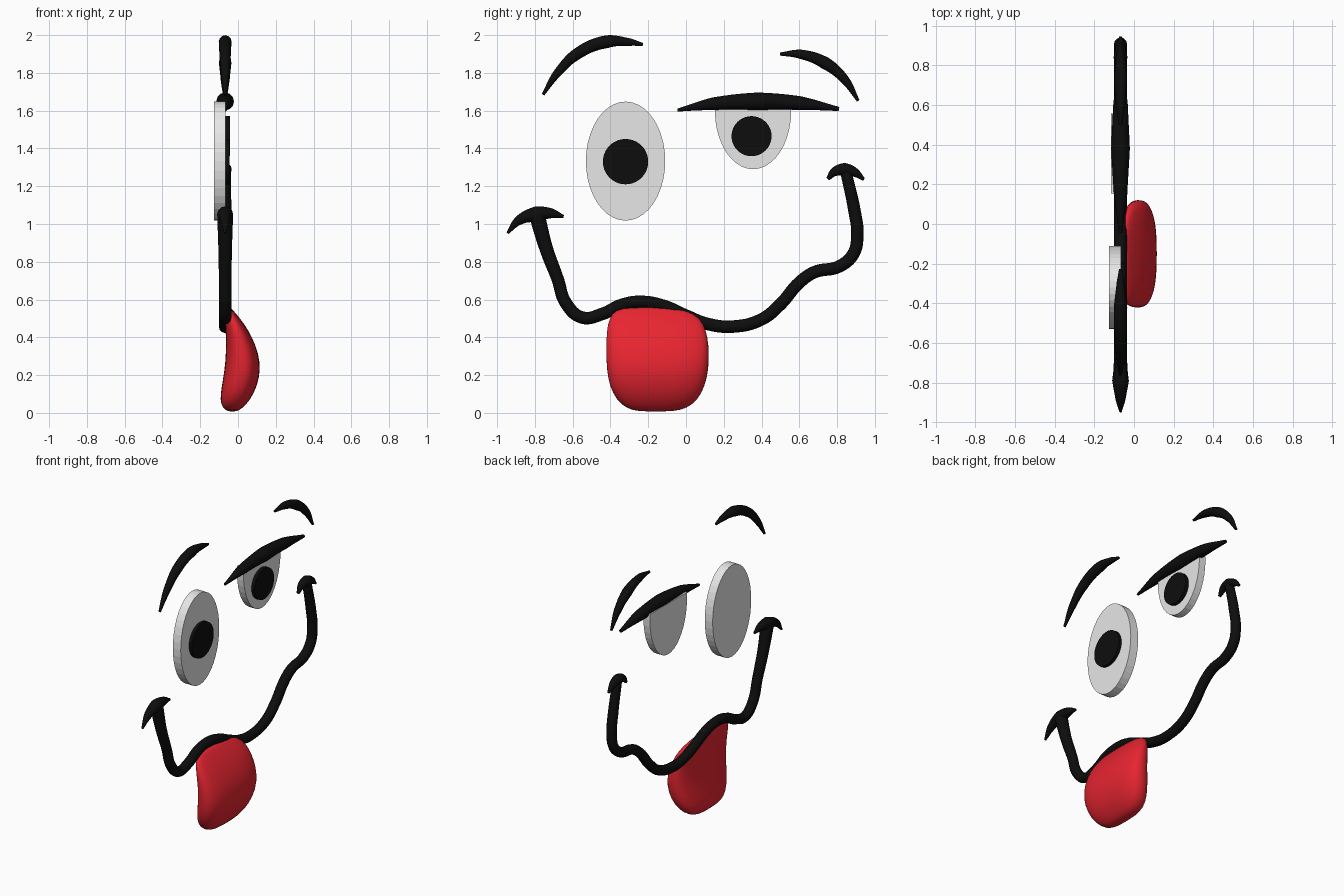
import bpy
import bmesh
import math
from mathutils import Matrix, Vector

cube = bpy.data.objects.get("Cube")
if cube:
    bpy.data.objects.remove(cube, do_unlink=True)

PLANE_X = -0.068  # the face lies in the YZ plane and looks along +X


def material(name, rgb):
    m = bpy.data.materials.new(name)
    m.use_nodes = True
    m.diffuse_color = (*rgb, 1)
    bsdf = next(n for n in m.node_tree.nodes if n.type == "BSDF_PRINCIPLED")
    bsdf.inputs["Base Color"].default_value = (*rgb, 1)
    return m


BLACK = material("black", (0.004, 0.004, 0.004))
WHITE = material("eye_white", (0.8, 0.8, 0.8))
RED = material("tongue_red", (0.8, 0.018, 0.03))


def link_mesh(name, bm, mat):
    mesh = bpy.data.meshes.new(name)
    bm.to_mesh(mesh)
    bm.free()
    mesh.materials.append(mat)
    ob = bpy.data.objects.new(name, mesh)
    bpy.context.collection.objects.link(ob)
    return ob


def activate(ob):
    bpy.ops.object.select_all(action="DESELECT")
    ob.select_set(True)
    bpy.context.view_layer.objects.active = ob


def stroke(name, points):
    """Round tapered tube through (y, z, radius) points."""
    cu = bpy.data.curves.new(name, "CURVE")
    cu.dimensions = "3D"
    cu.bevel_depth = 1
    cu.bevel_resolution = 4
    cu.resolution_u = 8
    cu.use_fill_caps = True
    sp = cu.splines.new("BEZIER")
    sp.bezier_points.add(len(points) - 1)
    for bp, (y, z, r) in zip(sp.bezier_points, points):
        bp.co = (PLANE_X, y, z)
        bp.radius = r
        bp.handle_left_type = bp.handle_right_type = "AUTO"
    cu.materials.append(BLACK)
    ob = bpy.data.objects.new(name, cu)
    bpy.context.collection.objects.link(ob)
    activate(ob)
    bpy.ops.object.convert(target="MESH")
    bpy.ops.object.shade_smooth_by_angle(angle=math.radians(50))


def disc(name, y, z, ry, rz, x0, x1, mat, cut_z=None):
    """Upright elliptical disc, optionally cut flat at the top."""
    bm = bmesh.new()
    place = (Matrix.Translation(((x0 + x1) / 2, y, z))
             @ Matrix.Rotation(math.pi / 2, 4, "Y")
             @ Matrix.Diagonal((rz, ry, x1 - x0, 1)))
    bmesh.ops.create_cone(bm, cap_ends=True, segments=40, radius1=1,
                          radius2=1, depth=1, matrix=place)
    if cut_z:
        cut = bmesh.ops.bisect_plane(
            bm, geom=bm.verts[:] + bm.edges[:] + bm.faces[:],
            plane_co=Vector((0, 0, cut_z)), plane_no=Vector((0, 0, 1)),
            clear_outer=True)
        bmesh.ops.holes_fill(bm, edges=[e for e in bm.edges if e.is_boundary])
    bmesh.ops.recalc_face_normals(bm, faces=bm.faces[:])
    link_mesh(name, bm, mat)


# Eyes: one wide open, one half closed
disc("open_eye", -0.32, 1.333, 0.21, 0.315, -0.126, -0.066, WHITE)
disc("half_closed_eye", 0.355, 1.6, 0.202, 0.31, -0.115, -0.066, WHITE, 1.64)
disc("open_eye_pupil", -0.32, 1.33, 0.12, 0.12, -0.075, -0.045, BLACK)
disc("half_closed_eye_pupil", 0.347, 1.465, 0.106, 0.106, -0.075, -0.042, BLACK)

# Eyelid and brows
stroke("eyelid", [(-0.045, 1.603, 0.008), (0.15, 1.637, 0.034),
                  (0.38, 1.649, 0.047), (0.6, 1.64, 0.037),
                  (0.81, 1.609, 0.011)])
stroke("right_brow", [(-0.757, 1.685, 0.008), (-0.68, 1.80, 0.022),
                      (-0.57, 1.905, 0.031), (-0.42, 1.965, 0.034),
                      (-0.3, 1.963, 0.02), (-0.228, 1.95, 0.008)])
stroke("left_brow", [(0.497, 1.9, 0.008), (0.61, 1.898, 0.025),
                     (0.74, 1.85, 0.033), (0.84, 1.765, 0.024),
                     (0.912, 1.652, 0.008)])

# Mouth line and its two cheek ticks
R = 0.033
mouth = [(-0.79, 1.05, 0.042), (-0.74, 0.87, 0.036), (-0.68, 0.71, R),
         (-0.635, 0.58, R), (-0.55, 0.505, R), (-0.44, 0.525, R),
         (-0.34, 0.572, R), (-0.24, 0.588, R), (-0.12, 0.567, R),
         (0, 0.515, R), (0.11, 0.472, R), (0.25, 0.457, R), (0.4, 0.495, R),
         (0.5, 0.575, R), (0.6, 0.69, R), (0.68, 0.745, R), (0.81, 0.775, R),
         (0.885, 0.84, R), (0.907, 0.94, R), (0.89, 1.08, R),
         (0.848, 1.27, 0.03)]
stroke("mouth_line", mouth)
stroke("right_cheek_tick", [(-0.945, 0.952, 0.007), (-0.88, 1.022, 0.026),
                            (-0.79, 1.052, 0.042), (-0.72, 1.057, 0.028),
                            (-0.648, 1.04, 0.008)])
stroke("left_cheek_tick", [(0.75, 1.238, 0.01), (0.79, 1.278, 0.025),
                           (0.84, 1.288, 0.035), (0.89, 1.275, 0.025),
                           (0.942, 1.235, 0.008)])

# Tongue: stacked rounded sections (z, back x, front x, half width, centre y)
sections = [(0.006, -0.05, -0.01, 0.09, -0.16), (0.025, -0.083, 0.025, 0.165, -0.155),
            (0.07, -0.096, 0.066, 0.217, -0.153), (0.14, -0.087, 0.102, 0.254, -0.152),
            (0.23, -0.071, 0.121, 0.272, -0.15), (0.32, -0.064, 0.108, 0.274, -0.15),
            (0.4, -0.064, 0.076, 0.27, -0.153), (0.47, -0.068, 0.035, 0.257, -0.16),
            (0.525, -0.07, -0.01, 0.225, -0.17), (0.56, -0.066, -0.04, 0.14, -0.21)]
SIDES = 24


def rounded(v):
    return math.copysign(abs(v) ** 0.75, v)


bm = bmesh.new()
rings = []
for z, back, front, half, cy in sections:
    ring = []
    for i in range(SIDES):
        a = math.tau * i / SIDES
        x = (back + front) / 2 + (front - back) / 2 * rounded(math.cos(a))
        ring.append(bm.verts.new((x, cy + half * rounded(math.sin(a)), z)))
    rings.append(ring)
for lower, upper in zip(rings, rings[1:]):
    for i in range(SIDES):
        j = (i + 1) % SIDES
        bm.faces.new((lower[i], lower[j], upper[j], upper[i]))
bm.faces.new(rings[0][::-1])
bm.faces.new(rings[-1])
bmesh.ops.recalc_face_normals(bm, faces=bm.faces[:])
tongue = link_mesh("tongue", bm, RED)
tongue.modifiers.new("smooth", "SUBSURF").levels = 1
tongue.modifiers["smooth"].render_levels = 1
activate(tongue)
bpy.ops.object.shade_smooth()
